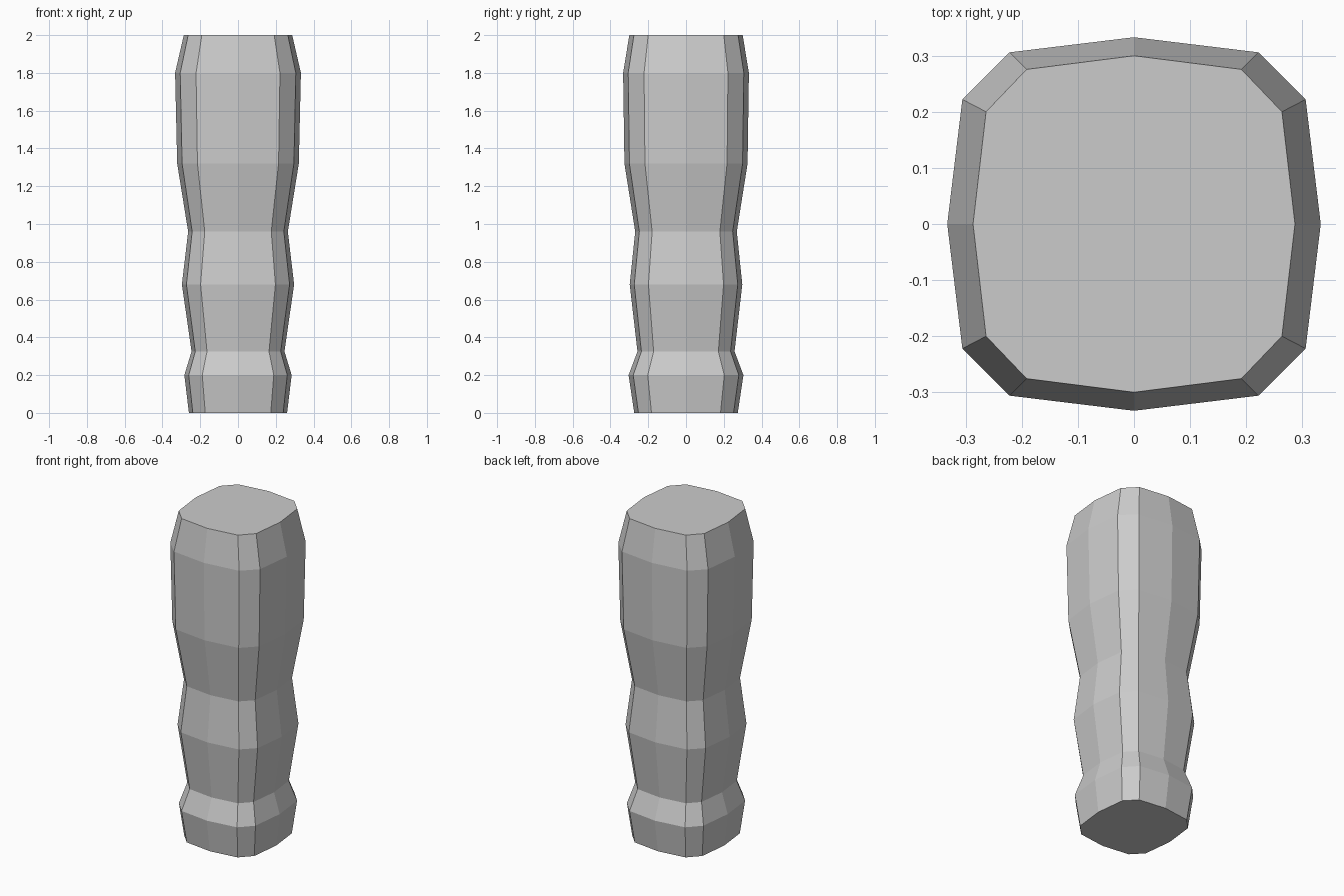
import bpy, bmesh

if "Cube" in bpy.data.objects:
    bpy.data.objects.remove(bpy.data.objects["Cube"])

# Cross-section: rounded square of 12 points (one quarter, rotated four times)
section = []
c, s = 1, 0
for _ in range(4):
    for x, y in ((1.0, 0.0), (0.919, 0.667), (0.667, 0.919)):
        section.append((x * c - y * s, x * s + y * c))
    c, s = -s, c

# Profile: height, half width in x, half depth in y
profile = [
    (0.00, 0.260, 0.274),
    (0.20, 0.284, 0.304),
    (0.325, 0.246, 0.257),
    (0.68, 0.297, 0.298),
    (0.96, 0.264, 0.269),
    (1.32, 0.322, 0.326),
    (1.80, 0.333, 0.333),
    (2.00, 0.287, 0.300),
]

# Grip: loft the section through the profile and cap both ends
bm = bmesh.new()
rings = [[bm.verts.new((x * rx, y * ry, z)) for x, y in section]
         for z, rx, ry in profile]
n = len(section)
for low, high in zip(rings, rings[1:]):
    for i in range(n):
        j = (i + 1) % n
        bm.faces.new((low[i], low[j], high[j], high[i]))
bm.faces.new(rings[0][::-1])
bm.faces.new(rings[-1])
bmesh.ops.recalc_face_normals(bm, faces=bm.faces)

mesh = bpy.data.meshes.new("grip")
bm.to_mesh(mesh)
bm.free()
bpy.context.collection.objects.link(bpy.data.objects.new("grip", mesh))
